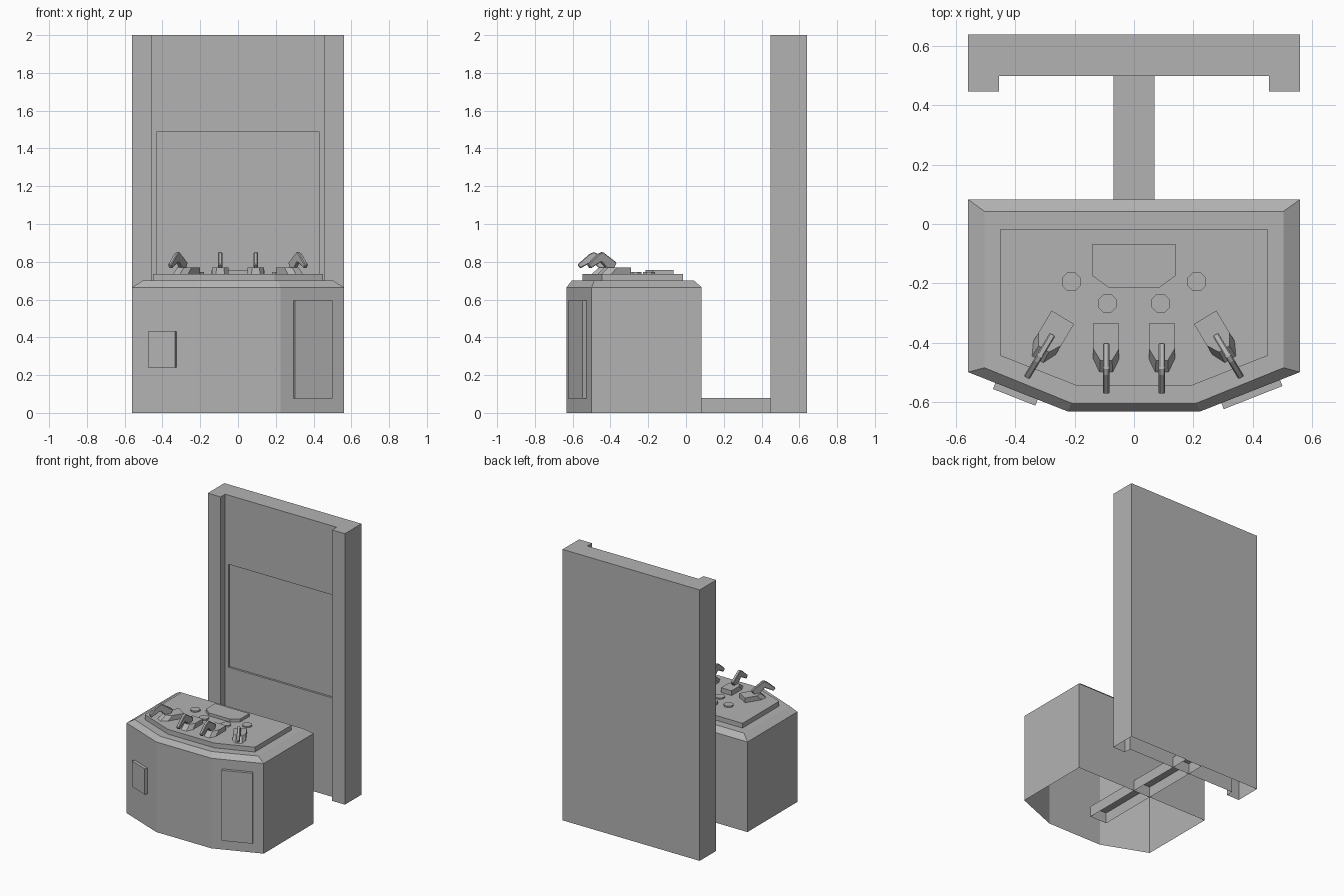
import bpy, bmesh, math
from mathutils import Matrix, Vector

old = bpy.data.objects.get("Cube")
if old:
    bpy.data.objects.remove(old)

grey = bpy.data.materials.new("plain_grey")
grey.use_nodes = True
grey.diffuse_color = (0.45, 0.45, 0.45, 1)
grey.node_tree.nodes["Principled BSDF"].inputs["Base Color"].default_value = grey.diffuse_color


def finish(name, bm):
    mesh = bpy.data.meshes.new(name)
    bm.to_mesh(mesh)
    bm.free()
    mesh.materials.append(grey)
    obj = bpy.data.objects.new(name, mesh)
    bpy.context.collection.objects.link(obj)
    return obj


def loft(rings, closed=False):
    """Stack counter-clockwise outlines at rising heights; the base may stay open."""
    bm = bmesh.new()
    loops = [[bm.verts.new((x, y, z)) for x, y in outline] for outline, z in rings]
    for low, high in zip(loops, loops[1:]):
        for i in range(len(low)):
            j = (i + 1) % len(low)
            bm.faces.new((low[i], low[j], high[j], high[i]))
    bm.faces.new(loops[-1])
    if closed:
        bm.faces.new(loops[0][::-1])
    return bm


def mirrored(half):
    """Complete an outline from its +x half, listed front to back."""
    return half + [(-x, y) for x, y in reversed(half)]


# Cabinet shell with sloped rim, open underneath
outer = mirrored([(.225, -.632), (.56, -.50), (.56, .083)])
inner = mirrored([(.21, -.605), (.505, -.485), (.505, .043)])
finish("cabinet", loft([(outer, 0), (outer, .665), (inner, .70)]))

# Raised control deck and small display block
deck = mirrored([(.19, -.547), (.45, -.445), (.45, -.017)])
finish("control_deck", loft([(deck, .70), (deck, .735)]))
display = mirrored([(.085, -.215), (.14, -.175), (.14, -.067)])
finish("display_block", loft([(display, .735), (display, .757)]))

# Octagonal buttons
octagon = [(.034 * math.cos(math.radians(22.5 + 45 * i)),
            .034 * math.sin(math.radians(22.5 + 45 * i))) for i in range(8)]
for x, y in ((.212, -.195), (.09, -.268)):
    for side, label in ((1, "left"), (-1, "right")):
        button = finish(f"{label}_button", loft([(octagon, .735), (octagon, .745)]))
        button.location = (side * x, y, 0)

# Holsters with docked grips
foot = mirrored([(.022, -.165), (.044, -.12), (.044, 0)])
crown = mirrored([(.02, -.125), (.044, -.085), (.044, 0)])
grip_side = [(-.065, .795), (-.15, .852), (-.175, .842), (-.24, .785),
             (-.225, .765), (-.16, .80), (-.13, .77), (-.09, .75)]
for x, y, turn in ((.24, -.315, 31), (.094, -.335, 0)):
    for side, label in ((1, "left"), (-1, "right")):
        place = Matrix.Translation((side * x, y, 0)) @ Matrix.Rotation(math.radians(side * turn), 4, 'Z')
        finish(f"{label}_holster", loft([(foot, .735), (crown, .77)])).matrix_world = place
        bm = loft([(grip_side, -.011), (grip_side, .011)], closed=True)
        # Stand the side profile upright: profile axes become y and z
        bm.transform(Matrix(((0, 0, 1, 0), (1, 0, 0, 0), (0, 1, 0, 0), (0, 0, 0, 1))))
        grip = finish(f"{label}_grip", bm)
        grip.matrix_world = place
        bevel = grip.modifiers.new("soft_edges", 'BEVEL')
        bevel.width = .004
        bevel.segments = 1

# Door and hatch on the slanted front facets
facet = Vector((.335, .132, 0)).normalized()
facet_start = Vector((.225, -.632, 0))
for name, side, x0, x1, z0, z1 in (("front_door", 1, .295, .493, .075, .595),
                                   ("coin_hatch", -1, .325, .468, .24, .43)):
    out = Vector((facet.y, -facet.x, 0)) * .022
    a, b = (facet_start + facet * ((x - .225) / facet.x) for x in (x0, x1))
    outline = [((p.x * side), p.y) for p in (a + out, b + out, b, a)]
    if side < 0:
        outline.reverse()
    finish(name, loft([(outline, z0), (outline, z1)], closed=True))

# Back board with side posts and a recessed screen
board = mirrored([(.455, .50), (.455, .447), (.56, .447), (.56, .64)])
bm = loft([(board, 0), (board, 2)])
bm.normal_update()
screen = next(f for f in bm.faces
              if f.normal.y < -.9 and f.calc_center_median().y > .49)
bmesh.ops.inset_individual(bm, faces=[screen], thickness=.05)
for v in screen.verts:
    v.co.x = math.copysign(.428, v.co.x)
    v.co.z = 1.49 if v.co.z > 1 else .73
bmesh.ops.inset_individual(bm, faces=[screen], thickness=0)
for v in screen.verts:
    v.co.y += .015
finish("back_board", bm)

# Floor duct joining cabinet and board, open underneath
duct = mirrored([(.07, -.38), (.07, .635)])
finish("floor_duct", loft([(duct, 0), (duct, .08)]))
